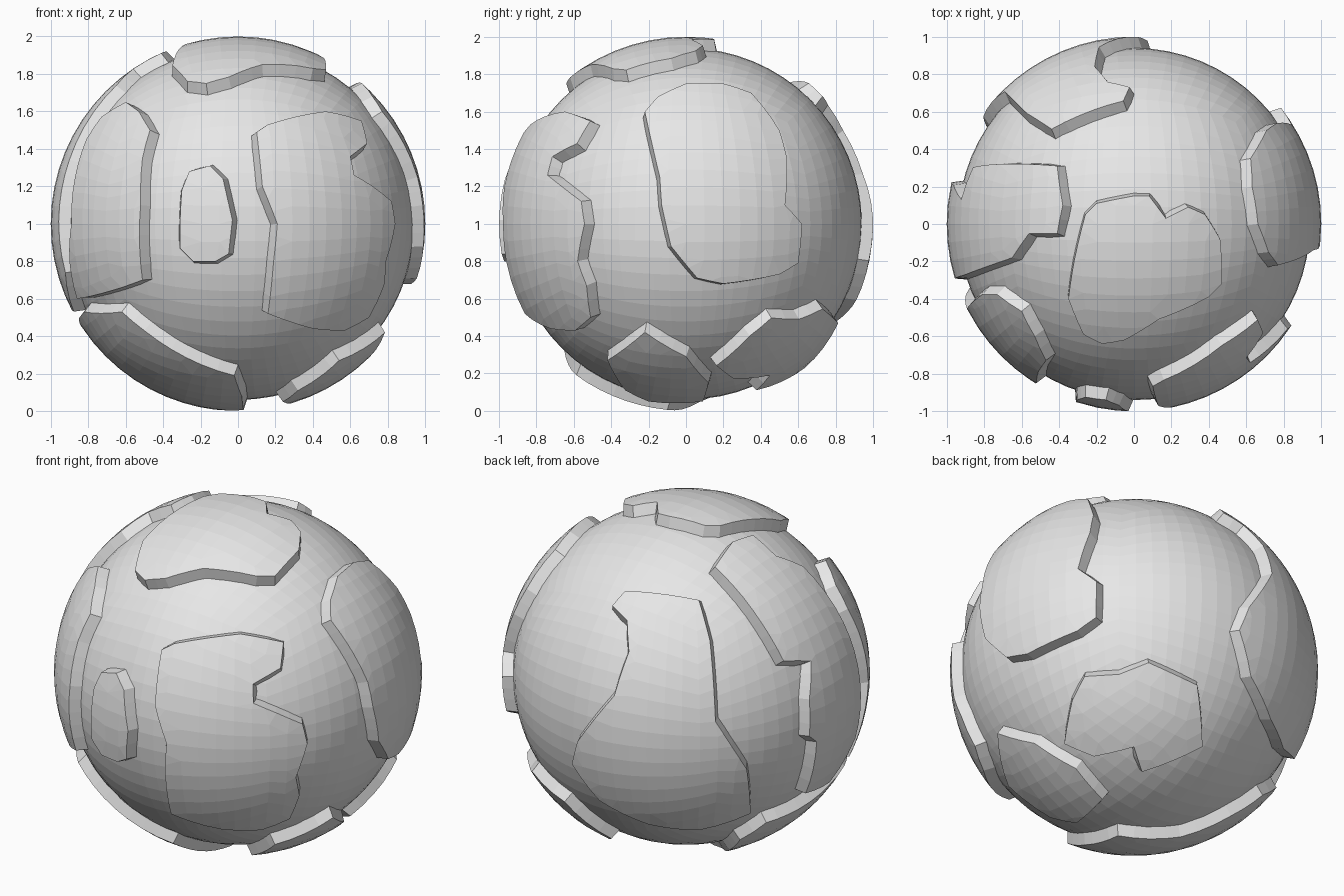
import bpy
import bmesh
from math import sin, cos, tan, pi, radians, ceil
from mathutils import Vector
from mathutils.geometry import delaunay_2d_cdt, intersect_point_line

if "Cube" in bpy.data.objects:
    bpy.data.objects.remove(bpy.data.objects["Cube"])

SEA_RADIUS = 0.94
WALL_FOOT = 0.92
WALL_SPREAD = 0.035
CELL = 0.1

stone = bpy.data.materials.new("plain_grey")
stone.use_nodes = True
stone.diffuse_color = (0.8, 0.8, 0.8, 1)
stone.node_tree.nodes["Principled BSDF"].inputs["Base Color"].default_value = stone.diffuse_color

# Directions from which coastlines are sketched: azimuth, elevation
SIDES = {
    "front": (0, 0),
    "right": (90, 0),
    "top": (0, 90),
    "bottom": (0, -90),
    "back_left": (215, 25),
    "back_right": (138, -33),
}


def finish(bm, name):
    """Turn a bmesh into a flat shaded object resting on the ground."""
    bmesh.ops.translate(bm, verts=bm.verts, vec=(0, 0, 1))
    mesh = bpy.data.meshes.new(name)
    bm.to_mesh(mesh)
    bm.free()
    mesh.materials.append(stone)
    obj = bpy.data.objects.new(name, mesh)
    bpy.context.collection.objects.link(obj)
    return obj


def quad_sphere():
    """Evenly divided cube blown up into a unit sphere."""
    bm = bmesh.new()
    bmesh.ops.create_cube(bm, size=2)
    bmesh.ops.subdivide_edges(bm, edges=bm.edges[:], cuts=15, use_grid_fill=True)
    for v in bm.verts:
        v.co = Vector([tan(c * pi / 4) for c in v.co]).normalized()
    return bm


def lift(side, points):
    """Raise flat sketch points onto the unit sphere, as seen from one side."""
    a, e = (radians(d) for d in SIDES[side])
    right = Vector((cos(a), sin(a), 0))
    up = Vector((-sin(a) * sin(e), cos(a) * sin(e), cos(e)))
    toward = right.cross(up)
    result = []
    for u, v in points:
        depth = max(0, 1 - u * u - v * v) ** 0.5
        result.append((right * u + up * v + toward * depth).normalized())
    return result


def land(name, *strokes):
    """Raised plate with a sloping cliff along a closed coastline."""
    corners = [p for side, points in strokes for p in lift(side, points)]
    coast = []
    for p, q in zip(corners, corners[1:] + corners[:1]):
        steps = max(1, ceil((q - p).length / CELL))
        coast += [p.lerp(q, i / steps).normalized() for i in range(steps)]

    # Stereographic map around the middle of the plate
    mid = sum(coast, Vector()).normalized()
    east = mid.orthogonal().normalized()
    north = mid.cross(east)

    def flatten(p):
        return Vector((p.dot(east), p.dot(north))) / (1 + p.dot(mid))

    def unflatten(q):
        s = q.length_squared
        return ((east * q.x + north * q.y) * 2 + mid * (1 - s)) / (1 + s)

    flat = [flatten(p) for p in coast]
    count = len(flat)
    pairs = list(zip(flat, flat[1:] + flat[:1]))
    if sum(p.cross(q) for p, q in pairs) < 0:
        flat.reverse()

    def clear_of_coast(g):
        for p, q in pairs:
            t = min(1, max(0, intersect_point_line(g, p, q)[1]))
            if (p.lerp(q, t) - g).length < CELL / 6:
                return False
        return True

    inner = [flatten(p) for p in GRID if p.dot(mid) > 0]
    flat += [g for g in inner if clear_of_coast(g)]
    spots, _, tris, *_ = delaunay_2d_cdt(flat, [], [list(range(count))], 1, 1e-5)

    bm = bmesh.new()
    verts = [bm.verts.new(unflatten(q)) for q in spots]
    for tri in tris:
        bm.faces.new([verts[i] for i in tri])
    loose = [v for v in bm.verts if not v.link_faces]
    bmesh.ops.delete(bm, geom=loose, context="VERTS")
    bmesh.ops.join_triangles(bm, faces=bm.faces[:], angle_face_threshold=0.2,
                             angle_shape_threshold=0.6)

    # Cliff: each shore edge drops outward to below the sea surface
    shore = [(l.vert, l.link_loop_next.vert)
             for e in bm.edges if e.is_boundary for l in e.link_loops]
    outward = {}
    for a, b in shore:
        push = (b.co - a.co).cross(a.co).normalized()
        for v in (a, b):
            outward[v] = outward.get(v, Vector()) + push
    foot = {v: bm.verts.new((v.co + d.normalized() * WALL_SPREAD).normalized() * WALL_FOOT)
            for v, d in outward.items()}
    for a, b in shore:
        bm.faces.new((b, a, foot[a], foot[b]))
    finish(bm, name)


# Sea
sea = quad_sphere()
GRID = [v.co.copy() for v in sea.verts]
bmesh.ops.scale(sea, verts=sea.verts, vec=[SEA_RADIUS] * 3)
finish(sea, "sea")

# Lands around the equator
land("front_island", ("front", [
    (-.3, .18), (-.26, .28), (-.15, .31), (-.08, .24), (-.03, .02),
    (-.05, -.16), (-.12, -.2), (-.24, -.2), (-.31, -.13)]))

land("front_left_land", ("front", [
    (.1, .49), (.16, .53), (.47, .6), (.66, .55), (.69, .43), (.6, .36),
    (.62, .26), (.72, .2), (.82, .12), (.84, 0), (.79, -.2), (.78, -.33),
    (.7, -.5), (.57, -.57), (.4, -.56), (.16, -.48), (.19, -.2), (.21, 0),
    (.13, .2), (.11, .4)]))

land("front_right_land", ("front", [
    (-.6, .65), (-.53, .6), (-.47, .5), (-.51, .35), (-.52, .1), (-.51, -.3),
    (-.62, -.34), (-.86, -.4), (-.9, -.2), (-.89, 0), (-.87, .25),
    (-.81, .45), (-.73, .57)]))

land("left_land", ("right", [
    (-.22, .6), (-.15, .68), (0, .75), (.2, .75), (.35, .7), (.5, .5),
    (.54, .35), (.53, .1), (.62, 0), (.6, -.21), (.5, -.27), (.2, -.32),
    (.06, -.29), (-.08, -.12), (-.13, .1), (-.14, .25), (-.18, .42)]))

land("right_land",
     ("top", [(-.9, -.27), (-.65, -.18), (-.56, -.05), (-.41, -.05),
              (-.38, .1), (-.41, .31), (-.6, .32)]),
     ("back_left", [(.53, .06), (.68, .06), (.67, -.15), (.67, -.35),
                    (.71, -.38), (.65, -.66), (.78, -.6), (.92, -.36), (.95, -.12)]))

land("back_land", ("back_left", [
    (-.4, .36), (-.33, .44), (.07, .39), (.13, .17), (.16, -.27), (.33, -.53),
    (.35, -.77), (.07, -.86), (-.2, -.83), (-.47, -.7), (-.62, -.5),
    (-.59, -.38), (-.39, -.13), (-.31, .11), (-.32, .28)]))

# Polar lands
land("top_land", ("top", [
    (-.26, .05), (-.2, .11), (0, .15), (.08, .15), (.17, .03), (.29, .09),
    (.38, .05), (.46, -.08), (.47, -.32), (.4, -.39), (.13, -.51),
    (-.05, -.62), (-.17, -.64), (-.27, -.59), (-.35, -.4), (-.32, -.2)]))

land("bottom_right_land",
     ("front", [(-.82, -.47), (-.62, -.47), (-.5, -.57), (-.2, -.75),
                (-.02, -.81), (.02, -.92)]),
     ("bottom", [(.03, .1), (-.28, -.06), (-.47, -.26), (-.61, -.36),
                 (-.75, -.31), (-.82, -.1), (-.85, .15)]))

land("bottom_left_land",
     ("right", [(-.42, -.73), (-.22, -.58), (0, -.71), (.12, -.85), (.09, -.95)]),
     ("front", [(.24, -.95), (.32, -.89), (.46, -.8)]))

land("bottom_back_land", ("back_right", [
    (-.36, -.34), (-.31, -.1), (-.24, .03), (-.05, .04), (.11, .1), (.37, -.03),
    (.39, -.37), (.06, -.5), (.02, -.36), (-.2, -.41)]))
